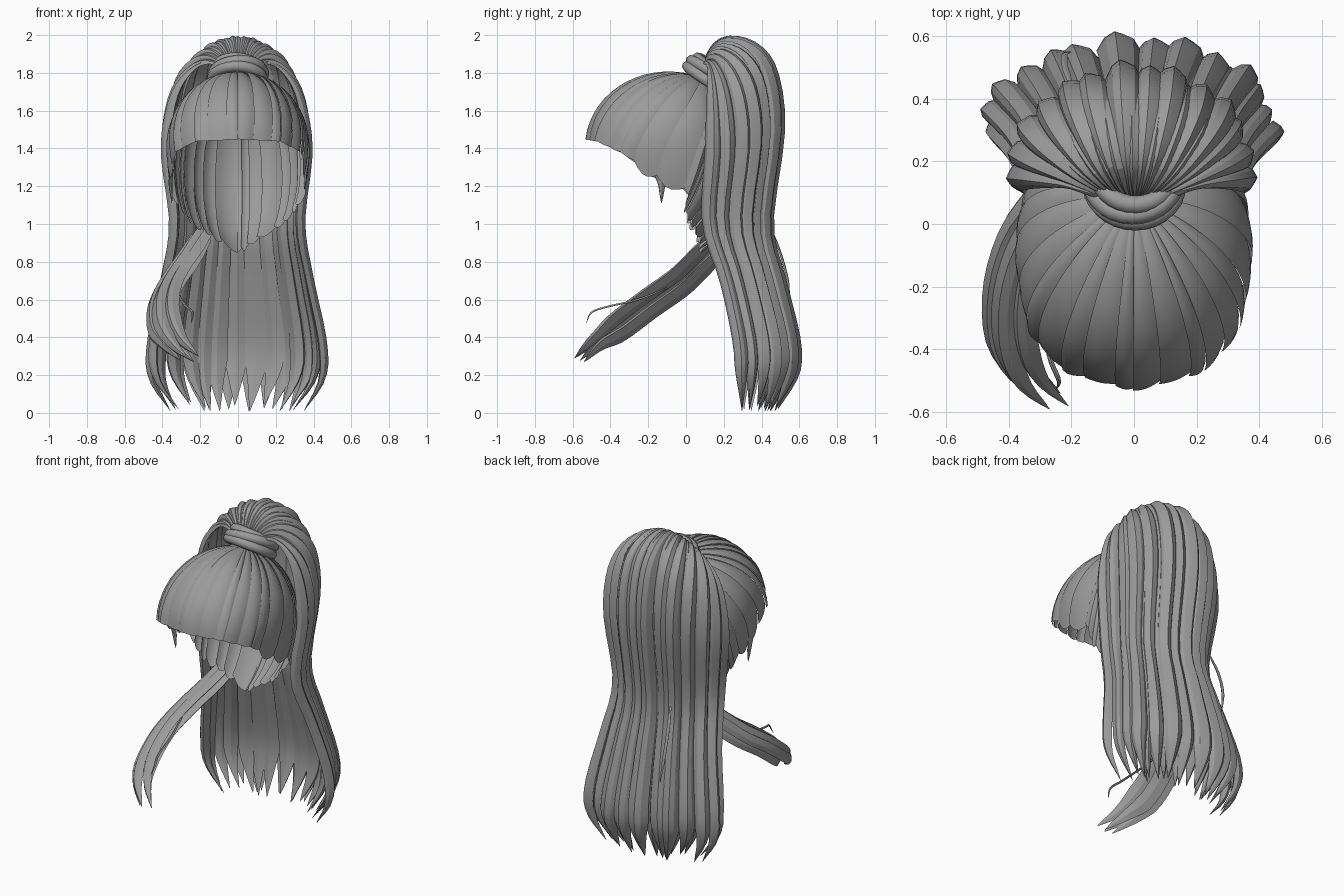
import bpy, bmesh, math, random
from mathutils import Vector

if "Cube" in bpy.data.objects:
    bpy.data.objects.remove(bpy.data.objects["Cube"])

random.seed(11)
hair = bpy.data.materials.new("hair_grey")
hair.diffuse_color = (0.33, 0.33, 0.33, 1)
hair.use_nodes = True
hair.node_tree.nodes["Principled BSDF"].inputs["Base Color"].default_value = hair.diffuse_color


def finish(name, bm, angle=22):
    me = bpy.data.meshes.new(name)
    bm.to_mesh(me)
    bm.free()
    ob = bpy.data.objects.new(name, me)
    bpy.context.collection.objects.link(ob)
    me.materials.append(hair)
    bpy.context.view_layer.objects.active = ob
    ob.select_set(True)
    bpy.ops.object.shade_smooth_by_angle(angle=math.radians(angle))
    ob.select_set(False)
    return ob


def spline(pts, n):
    """Smooth curve through the points, sampled n + 1 times."""
    pts = [Vector(p) for p in pts]
    pts = [2 * pts[0] - pts[1]] + pts + [2 * pts[-1] - pts[-2]]
    out = []
    for i in range(n + 1):
        u = i / n * (len(pts) - 3)
        k = min(int(u), len(pts) - 4)
        u -= k
        a, b, c, d = pts[k:k + 4]
        out.append(0.5 * (2 * b + (c - a) * u + (2 * a - 5 * b + 4 * c - d) * u * u
                          + (3 * b - a - 3 * c + d) * u ** 3))
    return out


# Faceted cross-section of one lock: (across, outward)
SECTION = [(-1, -.3), (-.72, .45), (-.25, .8), (.12, 1), (.6, .6), (1, -.3), (0, -.6)]


def lock(bm, pts, sides, widths, thick):
    rings = []
    for i, p in enumerate(pts):
        t = (pts[min(i + 1, len(pts) - 1)] - pts[max(i - 1, 0)]).normalized()
        s = (sides[i] - t * sides[i].dot(t)).normalized()
        n = t.cross(s)
        h = min(thick, widths[i] * .8)
        rings.append([bm.verts.new(p + s * a * widths[i] + n * b * h) for a, b in SECTION])
    m = len(SECTION)
    for r, q in zip(rings, rings[1:]):
        for j in range(m):
            bm.faces.new((r[j], r[(j + 1) % m], q[(j + 1) % m], q[j]))
    bm.faces.new(rings[0][::-1])
    bm.faces.new(rings[-1])
    bmesh.ops.recalc_face_normals(bm, faces=bm.faces)


def tip(s, start=.78):
    return 1 if s < start else max(.03, ((1 - s) / (1 - start)) ** .75)


# Scalp cap: overlapping locks combed from the tie over the head to the hairline
C = Vector((0, -.1, 1.4))
HAIRLINE = [(0, 0, -.53, 1.45), (35, .22, -.47, 1.44), (60, .33, -.35, 1.385),
            (85, .36, -.15, 1.26), (100, .355, .02, 1.18), (112, .31, .0, 1.1),
            (130, .25, .03, 1.02), (155, .13, .08, .94), (180, 0, .09, .86)]
ROOT = Vector((0, .42, .91)).normalized()


def hairline(deg):
    deg = (deg + 180) % 360 - 180
    a, sign = abs(deg), (1 if deg >= 0 else -1)
    for p, q in zip(HAIRLINE, HAIRLINE[1:]):
        if a <= q[0]:
            f = (a - p[0]) / (q[0] - p[0])
            e = Vector(p[1:]).lerp(Vector(q[1:]), f)
            break
    e -= C
    return Vector((sign * e.x / .38, e.y / .44, e.z / (.4 if e.z > 0 else .6)))


def cap_point(deg, s, swell):
    e = hairline(deg)
    size = e.length
    e.normalize()
    w = math.acos(ROOT.dot(e))
    d = (ROOT * math.sin((1 - s) * w) + e * math.sin(s * w)) / math.sin(w)
    d *= 1 + (size - 1) * s ** 3 + swell + .03 * max(0, 1 - s) ** 4
    return C + Vector((d.x * .38, d.y * .44, d.z * (.4 if d.z > 0 else .6)))


bm = bmesh.new()
LOCKS, COLS, ROWS = 30, 5, 16
cuts = [(i + random.uniform(-.35, .35)) * 360 / LOCKS for i in range(LOCKS)]
for i in range(LOCKS):
    a, b = cuts[i], cuts[(i + 1) % LOCKS] + (360 if i == LOCKS - 1 else 0)
    mid = abs(((a + b) / 2 + 180) % 360 - 180)
    b += (b - a) * .12
    ragged = .004 if mid < 75 else .025
    extra = random.uniform(0, 1) * ragged
    grid = []
    for r in range(ROWS + 1):
        row = []
        for c in range(COLS + 1):
            u = c / COLS
            s = r / ROWS * (1 + (extra + ragged * .6) * math.sin(math.pi * u))
            swell = (.018 * math.sin(math.pi * u) + .026 * (1 - u) - .02) * min(1, 3 * s)
            row.append(bm.verts.new(cap_point(a + (b - a) * u, s, swell)))
        grid.append(row)
    for r in range(ROWS):
        for c in range(COLS):
            bm.faces.new((grid[r][c], grid[r + 1][c], grid[r + 1][c + 1], grid[r][c + 1]))
finish("scalp_cap", bm, 16)

# Ponytail: matching side and back paths, blended by angle around the crescent
SIDE = [(.05, .08, 1.79), (.13, .1, 1.85), (.22, .13, 1.83), (.31, .15, 1.72), (.355, .16, 1.55),
        (.365, .16, 1.35), (.33, .14, 1.0), (.38, .23, .7), (.445, .3, .38), (.44, .31, .18),
        (.34, .31, .01)]
BACK = [(0, .08, 1.79), (0, .13, 1.91), (0, .22, 1.97), (0, .35, 1.93), (0, .44, 1.8),
        (0, .475, 1.5), (0, .42, 1.0), (0, .48, .7), (0, .555, .38), (0, .55, .2), (0, .48, .01)]


def pony_path(phi, scale=1):
    c, s = math.cos(phi), math.sin(phi)
    f = max(0, s) ** 1.4
    pts = [(a[0] * c * scale, .1 + (a[1] + (b[1] - a[1]) * s - .1) * scale,
            a[2] + (b[2] - a[2]) * f) for a, b in zip(SIDE, BACK)]
    return spline(pts, 34)


def pony_layer(name, count, lo, hi, scale, thick):
    bm = bmesh.new()
    step = math.radians(hi - lo) / (count - 1)
    for i in range(count):
        phi = math.radians(lo) + i * step + random.uniform(-.15, .15) * step
        k = scale * random.uniform(.95, 1.02)
        pts, l, r = pony_path(phi, k), pony_path(phi - step / 2, k), pony_path(phi + step / 2, k)
        short, sway = random.uniform(0, .05) * (i % 3 > 0), random.uniform(-.035, .035)
        sides, widths = [], []
        for j, p in enumerate(pts):
            s = j / 34
            sides.append(r[j] - l[j])
            widths.append(max(.012, sides[-1].length * .62) * tip(s, .86))
            p.z += short * s ** 6
            p.x += sway * s ** 4
        lock(bm, pts, sides, widths, thick)
    finish(name, bm, 18)


pony_layer("ponytail_outer", 14, -1, 181, 1, .046)
pony_layer("ponytail_inner", 9, 35, 145, .92, .036)

# Hair tie: three tilted bands wrapped round the root of the ponytail
for i, (off, rad, tilt) in enumerate([(-.035, .135, .06), (0, .135, -.08), (.03, .115, .1)]):
    bpy.ops.mesh.primitive_torus_add(
        major_radius=rad, minor_radius=.03, major_segments=28, minor_segments=8,
        location=(0, .14 + .55 * off, 1.79 + .83 * off), rotation=(-.585, tilt, 0))
    band = bpy.context.object
    band.name = "tie_band_%d" % (i + 1)
    band.data.materials.append(hair)
    bpy.ops.object.shade_smooth_by_angle(angle=math.radians(50))
    band.select_set(False)


def free_lock(bm, pts, side, width, thick, start=.7, n=20):
    pts = spline(pts, n)
    widths = [width * tip(i / n, start) * min(1, .6 + 2 * i / n) for i in range(n + 1)]
    lock(bm, pts, [Vector(side)] * (n + 1), widths, thick)


# Loose lock swept forward on one side
SWEPT = [(-.2, .19, .96), (-.27, .07, .84), (-.36, -.06, .71), (-.41, -.22, .595),
         (-.41, -.38, .475), (-.36, -.5, .38), (-.27, -.59, .29)]
bm = bmesh.new()
for dx, dy, dz, w in [(0, 0, 0, .055), (.06, .01, .03, .05), (-.035, .03, -.03, .045),
                      (.035, .05, -.05, .05)]:
    free_lock(bm, [(x + dx, y + dy, z + dz * (1 if i < 5 else .4))
                   for i, (x, y, z) in enumerate(SWEPT)], (.75, -.25, .6), w, .034)
finish("swept_lock", bm)

# Thin stray wisps
bm = bmesh.new()
free_lock(bm, [(-.35, -.15, 1.29), (-.36, -.13, 1.22), (-.35, -.13, 1.11)], (0, 1, 0), .03, .012, .2)
free_lock(bm, [(-.33, -.1, .66), (-.3, -.25, .6), (-.27, -.42, .56), (-.24, -.5, .53),
               (-.25, -.53, .47)], (1, 0, 0), .008, .006)
free_lock(bm, [(-.2, .44, 1.0), (-.22, .5, .85), (-.22, .54, .7), (-.2, .55, .55)],
          (1, 0, 0), .01, .008)
finish("stray_wisps", bm)
